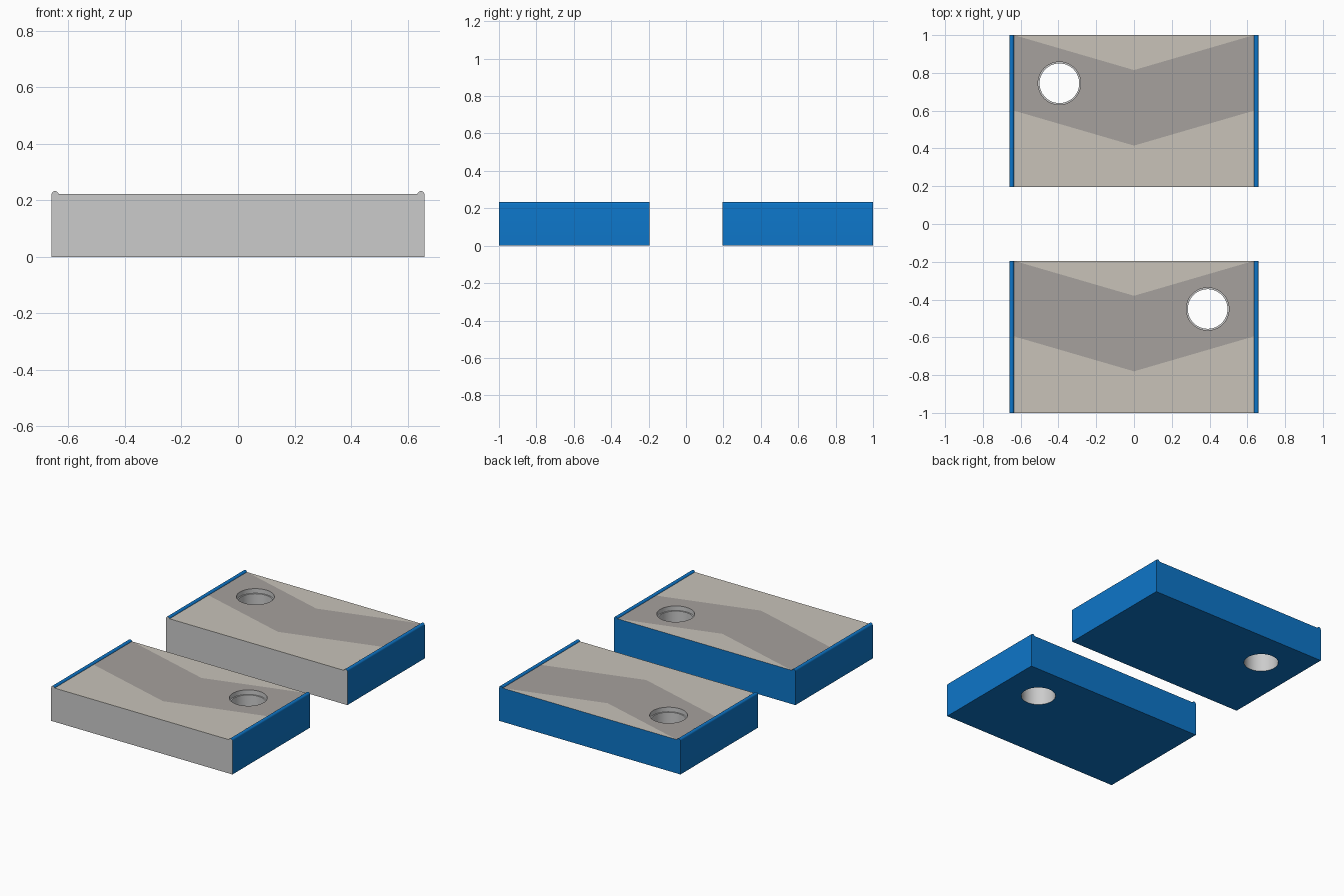
import bpy, bmesh, math
from mathutils import Vector

if "Cube" in bpy.data.objects:
    bpy.data.objects.remove(bpy.data.objects["Cube"])

W, D, TOP = 0.66, 0.805, 0.222        # half width, depth, deck height
RAIL = 0.0125                         # side rail radius
IN = W - 2 * RAIL                     # deck half width


def mat(name, rgb):
    m = bpy.data.materials.new(name)
    m.diffuse_color = (*rgb, 1)
    m.use_nodes = True
    m.node_tree.nodes["Principled BSDF"].inputs["Base Color"].default_value = m.diffuse_color
    return m


BLUE = mat("blue", (0.004, 0.18, 0.58))
SAND = mat("sand", (0.58, 0.545, 0.485))
BAND = mat("band", (0.38, 0.355, 0.34))


def link(name, bm):
    me = bpy.data.meshes.new(name)
    bmesh.ops.recalc_face_normals(bm, faces=bm.faces)
    bm.to_mesh(me)
    bm.free()
    ob = bpy.data.objects.new(name, me)
    bpy.context.collection.objects.link(ob)
    return ob


def hole_cutter(x, y):
    # stepped drill: wide shallow rim, narrower through hole
    prof = [(0.105, -0.1), (0.105, TOP - 0.03), (0.113, TOP - 0.03), (0.113, 0.4)]
    n = 48
    bm = bmesh.new()
    rings = [[bm.verts.new((x + r * math.cos(2 * math.pi * i / n),
                            y + r * math.sin(2 * math.pi * i / n), z))
              for i in range(n)] for r, z in prof]
    for a, b in zip(rings, rings[1:]):
        for i in range(n):
            bm.faces.new((a[i], a[(i + 1) % n], b[(i + 1) % n], b[i]))
    bm.faces.new(rings[0])
    bm.faces.new(rings[-1])
    ob = link("hole_cutter", bm)
    ob.hide_render = True
    return ob


def board(name, y0, hole):
    y1 = y0 + D
    # cross-section with a rounded rail on each side
    arc = [(W - RAIL + RAIL * math.cos(t), TOP - 0.002 + RAIL * math.sin(t))
           for t in (math.pi * i / 10 for i in range(10))]
    half = [(W, 0)] + arc + [(IN, TOP)]
    prof = half + [(-x, z) for x, z in reversed(half)]
    bm = bmesh.new()
    f = bm.faces.new([bm.verts.new((x, y0, z)) for x, z in prof])
    ext = bmesh.ops.extrude_face_region(bm, geom=[f], use_keep_orig=True)
    bmesh.ops.translate(bm, vec=(0, D, 0),
                        verts=[v for v in ext["geom"] if isinstance(v, bmesh.types.BMVert)])
    bmesh.ops.recalc_face_normals(bm, faces=bm.faces)

    # chevron lines cut into the deck, one side at a time
    def deck(side=0):
        return [f for f in bm.faces if f.normal.z > 0.99
                and abs(f.calc_center_median().x) < IN - 0.01
                and f.calc_center_median().x * side >= 0]

    def cut(faces, co, no):
        geom = set(faces)
        for f in faces:
            geom.update(f.edges, f.verts)
        bmesh.ops.bisect_plane(bm, geom=list(geom), plane_co=co, plane_no=no, dist=1e-5)

    slope = 0.185 / IN
    cut(deck(), (0, 0, 0), (1, 0, 0))
    for s in (-1, 1):
        for tip in (y1 - 0.185, y1 - 0.585):
            cut(deck(s), (0, tip, 0), Vector((-slope * s, 1, 0)))

    # colours: blue shell, grey front, sand deck with darker band
    for f in bm.faces:
        f.material_index = 0 if f.normal.y < -0.9 else 1
    for f in deck():
        c = f.calc_center_median()
        d = c.y - (y1 - 0.185 + slope * abs(c.x))
        f.material_index = 3 if -0.4 < d < 0 else 2

    ob = link(name, bm)
    for m in (None, BLUE, SAND, BAND):
        ob.data.materials.append(m)
    cutter = hole_cutter(*hole)
    mod = ob.modifiers.new("hole", 'BOOLEAN')
    mod.object = cutter
    mod.solver = 'EXACT'
    bpy.ops.object.select_all(action='DESELECT')
    bpy.context.view_layer.objects.active = ob
    ob.select_set(True)
    bpy.ops.object.modifier_apply(modifier=mod.name)
    bpy.data.objects.remove(cutter)
    bpy.ops.object.shade_smooth_by_angle(angle=math.radians(30))


board("front_board", -1.0, (0.39, -0.45))
board("rear_board", 1.0 - D, (-0.395, 0.745))
